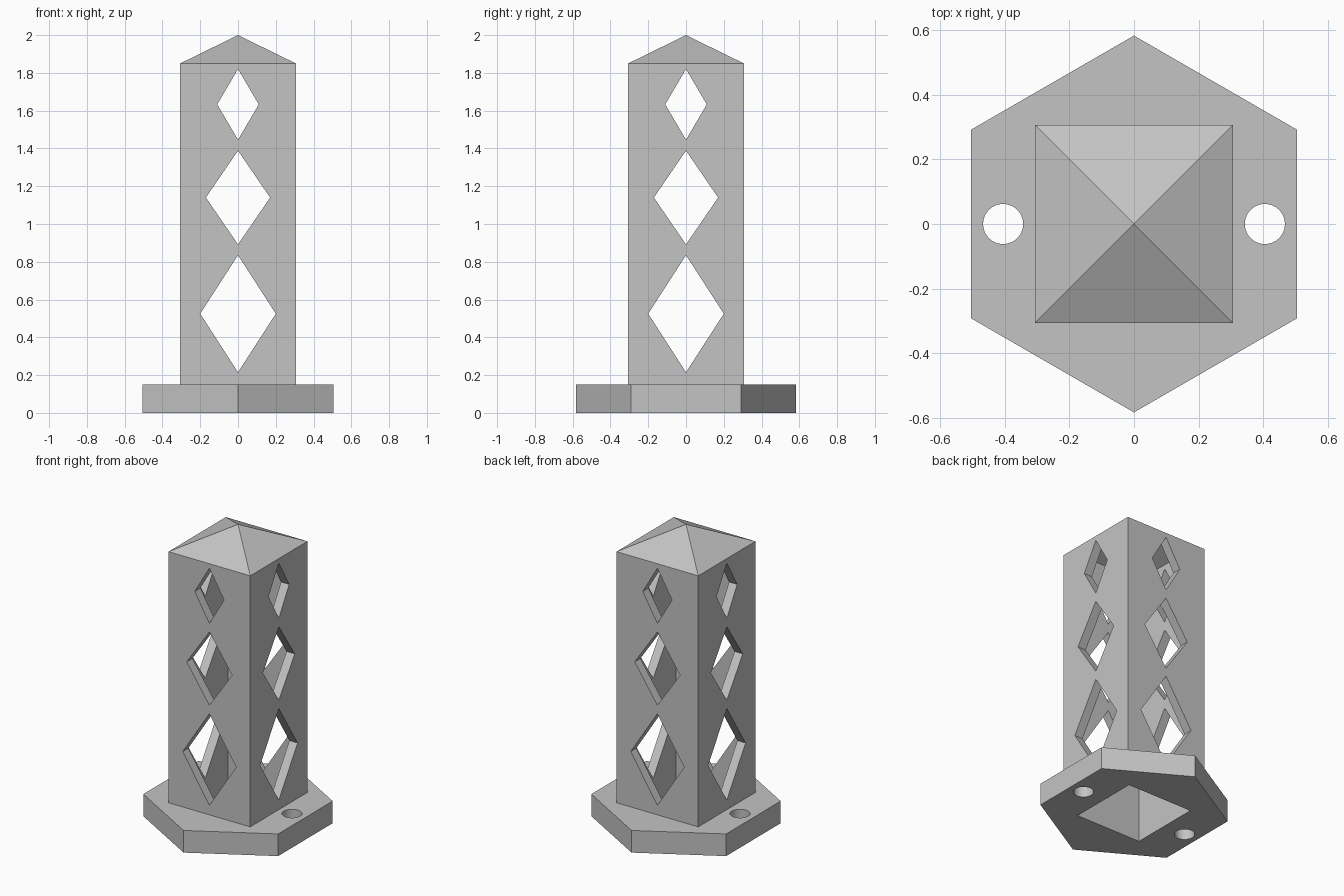
import bpy
import bmesh
from math import sin, cos, pi
from mathutils import Vector

default_cube = bpy.data.objects.get("Cube")
if default_cube:
    bpy.data.objects.remove(default_cube, do_unlink=True)

grey = bpy.data.materials.new("plain grey")
grey.use_nodes = True
grey.diffuse_color = (0.55, 0.55, 0.55, 1)
grey.node_tree.nodes["Principled BSDF"].inputs["Base Color"].default_value = grey.diffuse_color


def finish(bm, name):
    """Turn a bmesh into a grey object."""
    bmesh.ops.recalc_face_normals(bm, faces=bm.faces[:])
    mesh = bpy.data.meshes.new(name)
    bm.to_mesh(mesh)
    bm.free()
    mesh.materials.append(grey)
    obj = bpy.data.objects.new(name, mesh)
    bpy.context.collection.objects.link(obj)
    return obj


def prism(name, outline, sweep, apex=None):
    """Extrude a closed outline, ending in a point if an apex is given."""
    bm = bmesh.new()
    face = bm.faces.new([bm.verts.new(p) for p in outline])
    out = bmesh.ops.extrude_face_region(bm, geom=[face], use_keep_orig=True)
    verts = [g for g in out["geom"] if isinstance(g, bmesh.types.BMVert)]
    end = next(g for g in out["geom"] if isinstance(g, bmesh.types.BMFace))
    bmesh.ops.translate(bm, verts=verts, vec=Vector(sweep))
    if apex:
        bmesh.ops.poke(bm, faces=[end])
        bm.verts.ensure_lookup_table()
        bm.verts[-1].co = apex
    return finish(bm, name)


def ring(sides, radius, z, x=0, turn=0):
    return [(x + radius * sin(turn + 2 * pi * i / sides),
             radius * cos(turn + 2 * pi * i / sides), z) for i in range(sides)]


def square(half, z):
    return ring(4, half * 2 ** 0.5, z, turn=pi / 4)


def cut(target, cutter):
    """Apply a boolean cut and discard the cutter."""
    cutter.hide_render = True
    mod = target.modifiers.new("cut", 'BOOLEAN')
    mod.operation = 'DIFFERENCE'
    mod.solver = 'EXACT'
    mod.object = cutter
    bpy.context.view_layer.update()
    graph = bpy.context.evaluated_depsgraph_get()
    mesh = bpy.data.meshes.new_from_object(target.evaluated_get(graph))
    target.modifiers.clear()
    target.data = mesh
    bpy.data.objects.remove(cutter, do_unlink=True)


OUTER, INNER = 0.306, 0.245
BASE_TOP, EAVES = 0.15, 1.85

# Hexagonal base with a square opening and two bolt holes
base = prism("hexagonal_base", ring(6, 0.583, 0), (0, 0, BASE_TOP))
cut(base, prism("opening_cutter", square(INNER, -0.1), (0, 0, 0.4)))
for side in (-1, 1):
    cut(base, prism("bolt_cutter", ring(40, 0.062, -0.1, x=side * 0.405), (0, 0, 0.4)))

# Hollow square column with a pyramid cap
column = prism("lantern_column", square(OUTER, BASE_TOP),
               (0, 0, EAVES - BASE_TOP), apex=(0, 0, 2))
cut(column, prism("hollow_cutter", square(INNER, 0), (0, 0, EAVES), apex=(0, 0, 1.97)))

# Diamond windows through all four walls: centre height, half width, half height
for z, w, h in ((0.525, 0.2, 0.31), (1.14, 0.17, 0.248), (1.633, 0.11, 0.187)):
    diamond = [(w, z), (0, z + h), (-w, z), (0, z - h)]
    cut(column, prism("window_cutter", [(a, -1, b) for a, b in diamond], (0, 2, 0)))
    cut(column, prism("window_cutter", [(-1, a, b) for a, b in diamond], (2, 0, 0)))

# Round the bolt holes while keeping every other edge sharp
bpy.ops.object.select_all(action='DESELECT')
base.select_set(True)
bpy.context.view_layer.objects.active = base
bpy.ops.object.shade_smooth_by_angle(angle=pi / 6)
